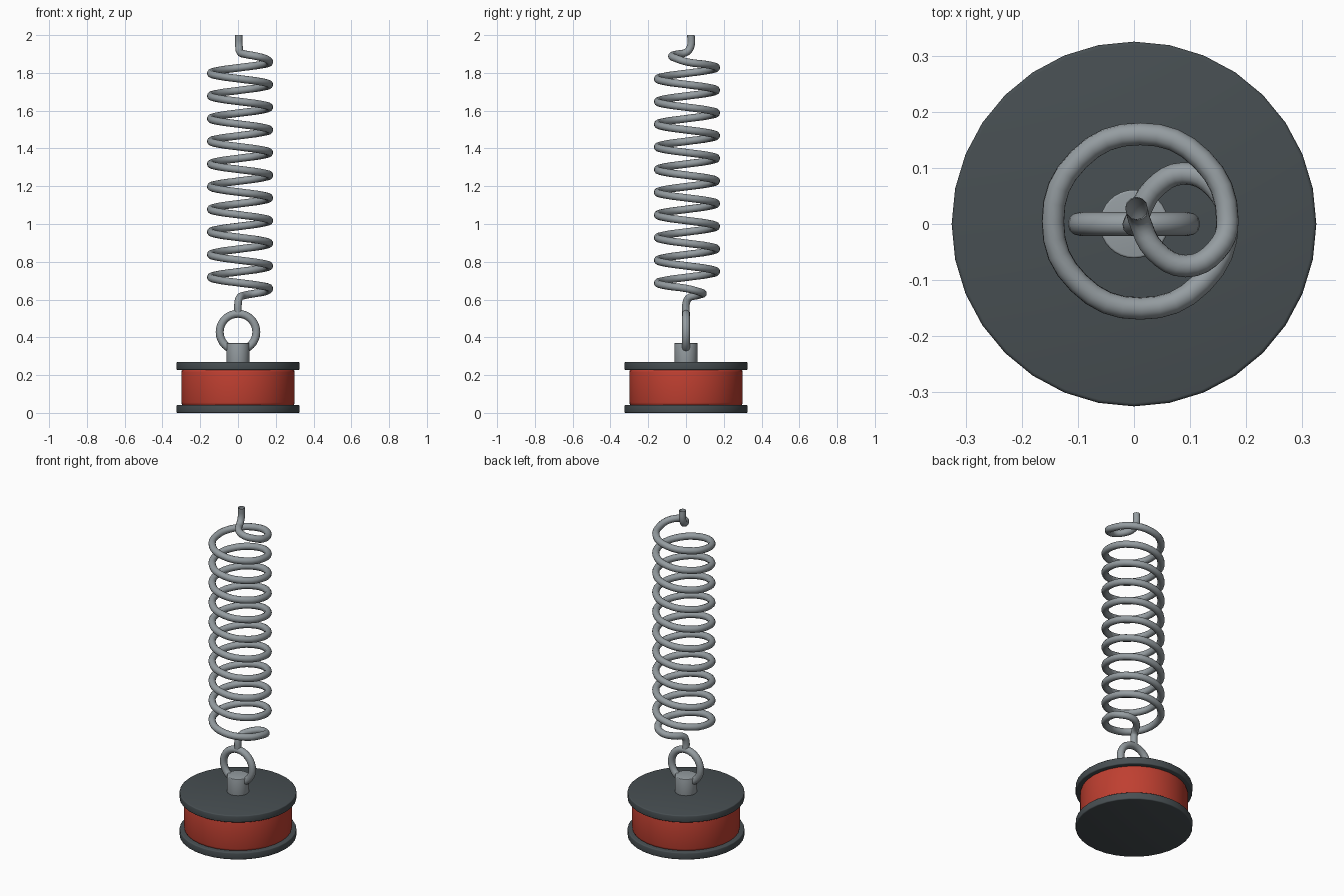
import bpy
import math

if "Cube" in bpy.data.objects:
    bpy.data.objects.remove(bpy.data.objects["Cube"])


def material(name, rgb):
    m = bpy.data.materials.new(name)
    m.diffuse_color = (*rgb, 1.0)
    m.use_nodes = True
    m.node_tree.nodes["Principled BSDF"].inputs["Base Color"].default_value = m.diffuse_color
    return m


STEEL = material("steel grey", (0.30, 0.335, 0.355))
DARK = material("dark slate", (0.063, 0.077, 0.084))
RED = material("weight red", (0.52, 0.05, 0.03))


def finish(name, mat):
    ob = bpy.context.object
    ob.name = name
    ob.data.materials.clear()
    ob.data.materials.append(mat)
    bpy.ops.object.shade_smooth_by_angle(angle=math.radians(35))
    return ob


def cylinder(name, radius, z0, z1, bevel, mat, sides=32):
    bpy.ops.mesh.primitive_cylinder_add(vertices=sides, radius=radius, depth=z1 - z0,
                                        location=(0, 0, (z0 + z1) / 2))
    mod = bpy.context.object.modifiers.new("rounded rim", 'BEVEL')
    mod.width = bevel
    mod.segments = 3
    mod.limit_method = 'ANGLE'
    bpy.ops.object.modifier_apply(modifier=mod.name)
    return finish(name, mat)


def wire(name, points, radius, mat):
    cu = bpy.data.curves.new(name, 'CURVE')
    cu.dimensions = '3D'
    cu.bevel_depth = radius
    cu.bevel_resolution = 4
    cu.resolution_u = 4
    sp = cu.splines.new('BEZIER')
    sp.bezier_points.add(len(points) - 1)
    for bp, p in zip(sp.bezier_points, points):
        bp.co = p
        bp.handle_left_type = bp.handle_right_type = 'AUTO'
    ob = bpy.data.objects.new(name, cu)
    bpy.context.collection.objects.link(ob)
    bpy.ops.object.select_all(action='DESELECT')
    ob.select_set(True)
    bpy.context.view_layer.objects.active = ob
    bpy.ops.object.convert(target='MESH')
    return finish(name, mat)


# weight: red drum between two dark plates, with a peg on top
cylinder("bottom_plate", 0.325, 0.0, 0.043, 0.006, DARK)
cylinder("weight_drum", 0.30, 0.035, 0.235, 0.02, RED)
cylinder("top_plate", 0.325, 0.227, 0.27, 0.006, DARK)
cylinder("peg", 0.061, 0.26, 0.37, 0.004, STEEL)

# upright ring through the peg
bpy.ops.mesh.primitive_torus_add(major_radius=0.097, minor_radius=0.021,
                                 major_segments=32, minor_segments=12,
                                 location=(0, 0, 0.428), rotation=(math.pi / 2, 0, 0))
finish("ring", STEEL)

# coil spring with a stem curling in at each end
CX, CY, R = 0.011, 0.005, 0.1555
TOP, BOTTOM, TURNS, STEPS = 1.858, 0.658, 10, 8
path = [(0.005, 0.026, 2.0), (0.005, 0.026, 1.945), (0.010, 0.006, 1.912),
        (0.037, -0.047, 1.899), (0.092, -0.075, 1.889), (0.146, -0.048, 1.875)]
for i in range(TURNS * STEPS + 1):
    a = 2 * math.pi * i / STEPS
    path.append((CX + R * math.cos(a), CY + R * math.sin(a),
                 TOP + (BOTTOM - TOP) * i / (TURNS * STEPS)))
path += [(0.146, 0.063, 0.643), (0.088, 0.090, 0.632), (0.034, 0.062, 0.622),
         (0.006, 0.012, 0.606), (0.0, 0.0, 0.575), (0.0, 0.0, 0.53)]
wire("coil_spring", path, 0.02, STEEL)
